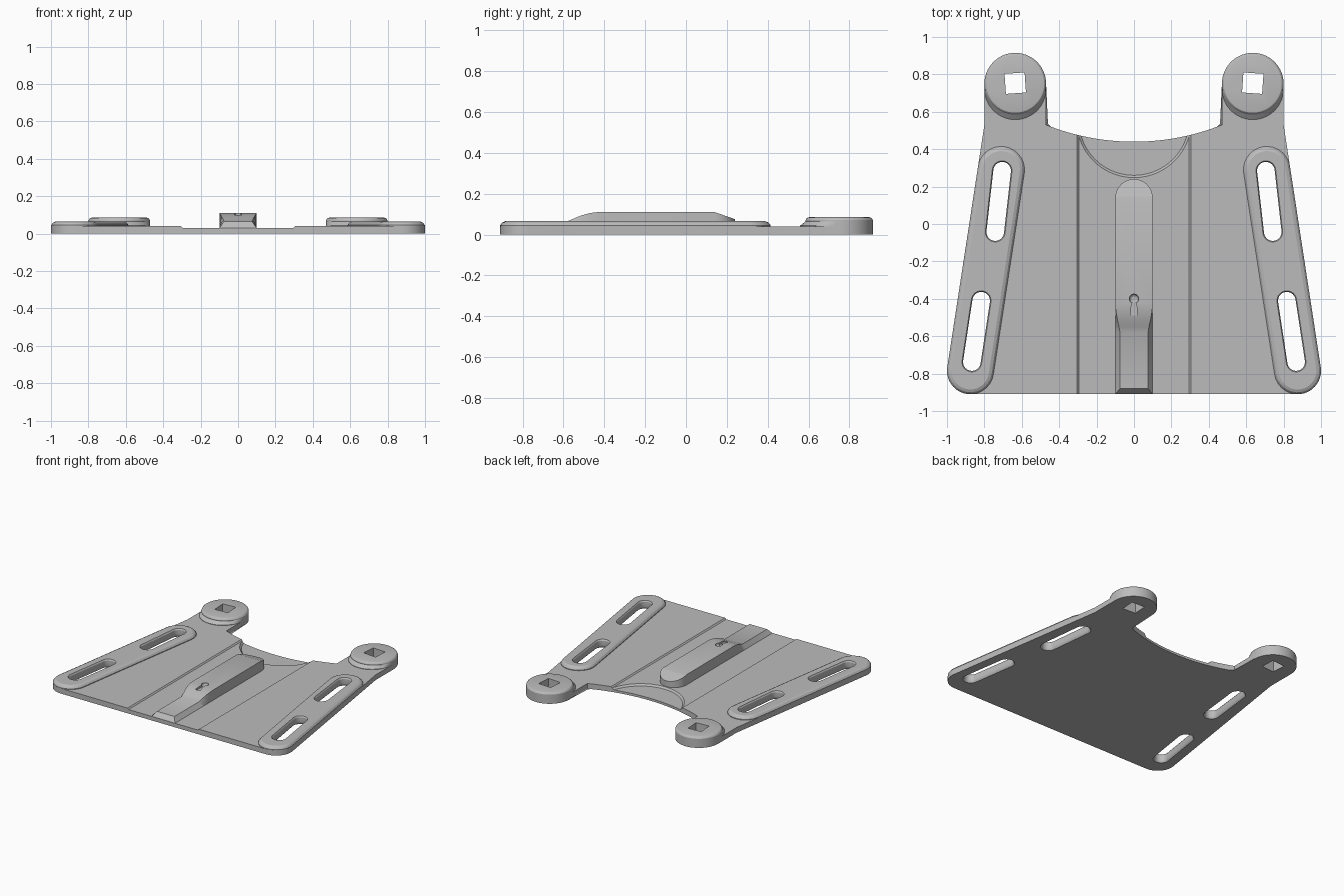
import bpy, bmesh
from math import sin, cos, pi, atan2, hypot, radians
from mathutils import Vector

if "Cube" in bpy.data.objects:
    bpy.data.objects.remove(bpy.data.objects["Cube"])

grey = bpy.data.materials.new("plain_grey")
grey.use_nodes = True
grey.diffuse_color = (0.5, 0.5, 0.5, 1)
grey.node_tree.nodes["Principled BSDF"].inputs["Base Color"].default_value = (0.5, 0.5, 0.5, 1)


def loft(name, rings, bottom_bevel=0):
    """Skin a stack of equal-length rings of 3D points and cap both ends."""
    bm = bmesh.new()
    loops = [[bm.verts.new(p) for p in ring] for ring in rings]
    n = len(loops[0])
    for a, b in zip(loops, loops[1:]):
        for i in range(n):
            j = (i + 1) % n
            bm.faces.new((a[i], a[j], b[j], b[i]))
    base = bm.faces.new(loops[0])
    bm.faces.new(loops[-1])
    if bottom_bevel:
        bmesh.ops.bevel(bm, geom=list(base.edges), offset=bottom_bevel,
                        segments=2, profile=0.5, affect='EDGES')
    bmesh.ops.recalc_face_normals(bm, faces=bm.faces)
    mesh = bpy.data.meshes.new(name)
    bm.to_mesh(mesh)
    bm.free()
    mesh.materials.append(grey)
    obj = bpy.data.objects.new(name, mesh)
    bpy.context.collection.objects.link(obj)
    return obj


def activate(obj):
    bpy.ops.object.select_all(action='DESELECT')
    obj.select_set(True)
    bpy.context.view_layer.objects.active = obj


def cut(obj, cutter):
    activate(obj)
    mod = obj.modifiers.new("cut", 'BOOLEAN')
    mod.operation, mod.solver, mod.object = 'DIFFERENCE', 'EXACT', cutter
    bpy.ops.object.modifier_apply(modifier=mod.name)


def arc(cx, cy, r, start, end, steps):
    return [(cx + r * cos(start + (end - start) * i / steps),
             cy + r * sin(start + (end - start) * i / steps)) for i in range(steps + 1)]


def capsule(a, b, r):
    t = atan2(b[1] - a[1], b[0] - a[0])
    return arc(*b, r, t - pi / 2, t + pi / 2, 14) + arc(*a, r, t + pi / 2, t + 3 * pi / 2, 14)


def at(points, z):
    return [(x, y, z) for x, y in points]


def circle(cx, cy, r, z, n=56):
    return at(arc(cx, cy, r, 0, 2 * pi, n)[:-1], z)


RAIL = ((-0.875, -0.785), (-0.71, 0.29))
SLOTS = (((-0.867, -0.738), (-0.817, -0.41)), ((-0.742, -0.043), (-0.705, 0.285)))
EAR = (-0.635, 0.75)
EAR_R = 0.165
TOP = 0.04

# Base plate: half outline from the front edge round to the back notch, then mirrored
lean = atan2(RAIL[1][1] - RAIL[0][1], RAIL[1][0] - RAIL[0][0])
half = arc(*RAIL[0], 0.125, -pi / 2, -2 * pi + lean + pi / 2, 12)
half += [(-0.8, 0.53)] + arc(*EAR, EAR_R, pi, 0, 28)
sweep = atan2(0.47, 1.182)
half += arc(0, 1.712, 1.272, -pi / 2 - sweep, -pi / 2, 16)
outline = half + [(-x, y) for x, y in reversed(half[:-1])]
plate = loft("base_plate", [at(outline, 0), at(outline, TOP)], bottom_bevel=0.01)

# Shallow central channel and deeper round recess at the back
channel = loft("channel_cutter", [
    [(-0.295, y, 0.031), (0.295, y, 0.031), (0.306, y, 0.042), (-0.306, y, 0.042)]
    for y in (-1, 1)])
recess = loft("recess_cutter", [circle(0, 0.555, 0.295, 0.018), circle(0, 0.555, 0.308, 0.032),
                                circle(0, 0.555, 0.308, 0.06)])
cutters = [channel, recess]
for c in cutters:
    cut(plate, c)
parts = [plate]

for side, label in ((1, "right"), (-1, "left")):
    def flip(points):
        return [(side * x, y) for x, y in points]

    # Raised slotted rail with chamfered rim
    rail = loft(label + "_side_rail", [at(flip(capsule(*RAIL, r)), z) for r, z in
                ((0.125, 0.035), (0.125, 0.045), (0.115, 0.058), (0.1, 0.065))])
    for a, b in SLOTS:
        slot = loft("slot_cutter", [at(flip(capsule(a, b, r)), z) for r, z in
                    ((0.058, -0.002), (0.05, 0.008), (0.047, 0.02),
                     (0.047, 0.055), (0.054, 0.067))])
        cut(plate, slot)
        cut(rail, slot)
        cutters.append(slot)

    # Round ear boss with softened rim, and the sloping skirt at its foot
    ex, ey = side * EAR[0], EAR[1]
    boss = loft(label + "_ear_boss", [circle(ex, ey, EAR_R - d, z) for d, z in
                ((0, 0.035), (0, 0.07), (0.004, 0.078), (0.01, 0.083), (0.018, 0.085))])
    skirt = loft(label + "_ear_skirt", [circle(ex, ey - d, EAR_R, z) for d, z in
                 ((0.027, 0.035), (0.027, 0.043), (0, 0.064))])

    # Square hole, slightly turned
    square = [(ex + 0.076 * cos(a), ey + 0.003 + 0.076 * sin(a)) for a in
              (radians(45 + 4 * side + 90 * k) for k in range(4))]
    hole = loft("hole_cutter", [at(square, -0.02), at(square, 0.12)])
    for obj in (plate, boss, skirt):
        cut(obj, hole)
    cutters.append(hole)
    parts += [rail, boss, skirt]

# Centre ridge: sections as (y, foot half width, crest half width, crest height)
sections = [(-0.909, 0.1, 0.099, 0.031), (-0.88, 0.1, 0.075, 0.065), (-0.58, 0.1, 0.075, 0.065),
            (-0.55, 0.1, 0.08, 0.078), (-0.51, 0.1, 0.089, 0.094), (-0.47, 0.1, 0.096, 0.105),
            (-0.43, 0.1, 0.1, 0.11)]
for i in range(13):
    t = pi / 2 * i / 12
    w = max(0.1 * cos(t), 0.004)
    sections.append((0.14 + 0.1 * sin(t), w, w, 0.11 - 0.035 * sin(t)))
ridge = loft("centre_ridge", [[(-w, y, 0.012), (-w, y, 0.031), (-c, y, z),
                               (c, y, z), (w, y, 0.031), (w, y, 0.012)]
                              for y, w, c, z in sections])

# Keyhole dent on the ridge: round socket with a flared slot
socket = loft("socket_cutter", [circle(0, -0.4, r, z, 24) for r, z in
              ((0.012, 0.085), (0.02, 0.09), (0.025, 0.1), (0.025, 0.13))])
groove = loft("groove_cutter", [[(-w, y, 0.092), (w, y, 0.092), (w, y, 0.13), (-w, y, 0.13)]
                                for y, w in ((-0.49, 0.019), (-0.41, 0.012))])
for c in (socket, groove):
    cut(ridge, c)
cutters += [socket, groove]
parts.append(ridge)

for c in cutters:
    bpy.data.objects.remove(c)
for p in parts:
    activate(p)
    bpy.ops.object.shade_smooth_by_angle(angle=radians(25))
